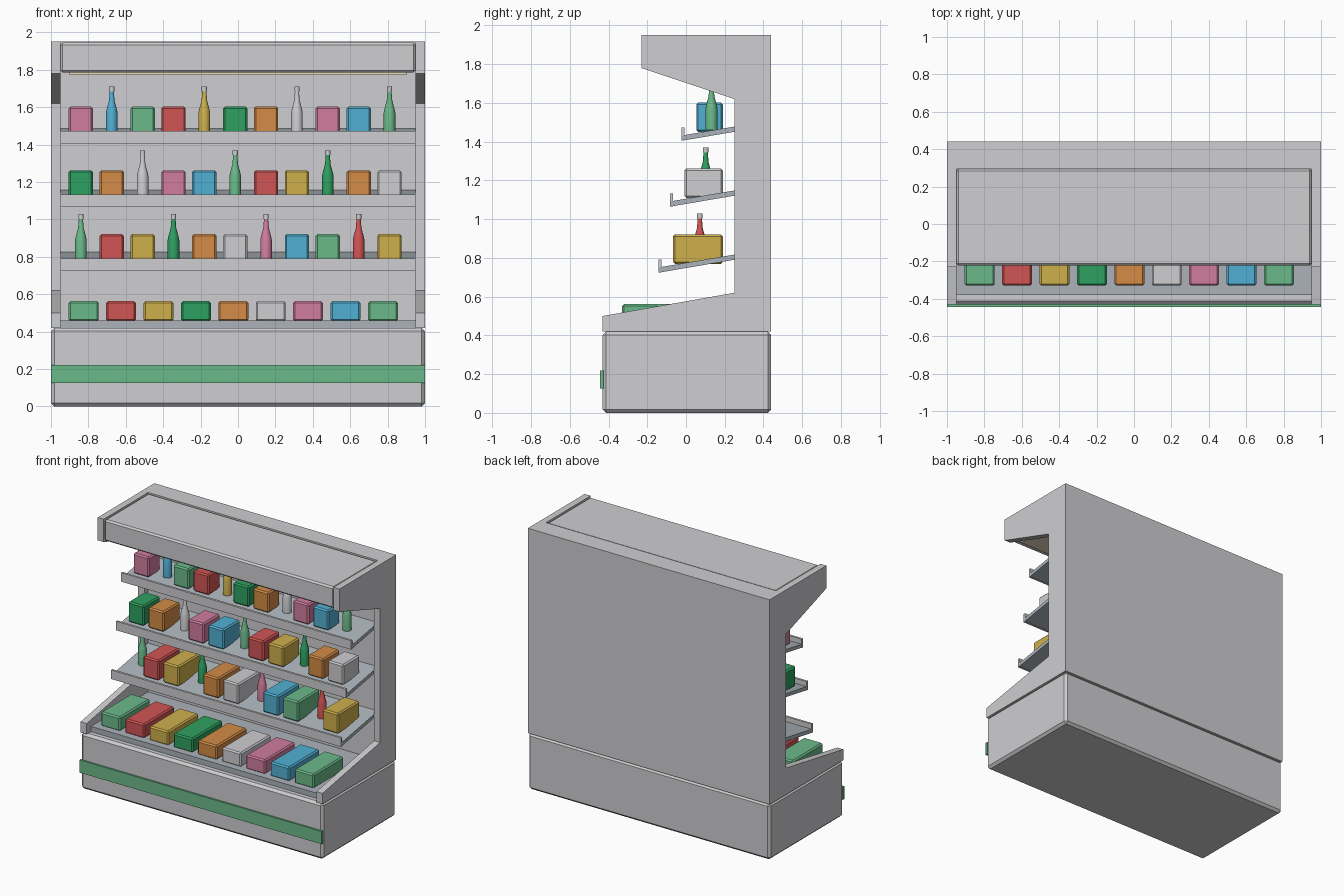
import bpy, bmesh, math

cube = bpy.data.objects.get("Cube")
if cube:
    bpy.data.objects.remove(cube, do_unlink=True)


def linear(c):
    return c / 12.92 if c <= 0.04045 else ((c + 0.055) / 1.055) ** 2.4


def material(name, r, g, b):
    m = bpy.data.materials.new(name)
    m.use_nodes = True
    col = (linear(r), linear(g), linear(b), 1)
    m.diffuse_color = col
    m.node_tree.nodes["Principled BSDF"].inputs["Base Color"].default_value = col
    return m


MATS = {
    "white": material("light grey", .81, .81, .82),
    "shelf": material("blue grey", .67, .70, .73),
    "lamp": material("warm cream", .98, .93, .80),
    "pink": material("pink", .82, .49, .62),
    "blue": material("sky blue", .32, .69, .83),
    "mint": material("mint green", .42, .73, .54),
    "red": material("red", .82, .33, .33),
    "gold": material("gold", .81, .69, .30),
    "green": material("deep green", .18, .63, .38),
    "orange": material("orange", .83, .55, .28),
}


def finish(name, bm, *colours):
    bmesh.ops.recalc_face_normals(bm, faces=bm.faces)
    me = bpy.data.meshes.new(name)
    bm.to_mesh(me)
    bm.free()
    for c in colours:
        me.materials.append(MATS[c])
    ob = bpy.data.objects.new(name, me)
    bpy.context.collection.objects.link(ob)
    return ob


def box(name, colour, x, y, z, bevel=0):
    """Box from (min, max) pairs, with optional chamfered edges."""
    bm = bmesh.new()
    bmesh.ops.create_cube(bm, size=1)
    for v in bm.verts:
        for i, (lo, hi) in enumerate((x, y, z)):
            v.co[i] = hi if v.co[i] > 0 else lo
    ob = finish(name, bm, colour)
    if bevel:
        mod = ob.modifiers.new("chamfer", "BEVEL")
        mod.width = bevel
        mod.segments = 1
    return ob


def prism(name, colour, profile, x0, x1):
    """Extrude a (y, z) profile along x."""
    bm = bmesh.new()
    face = bm.faces.new([bm.verts.new((x0, y, z)) for y, z in profile])
    ext = bmesh.ops.extrude_face_region(bm, geom=[face])
    for v in ext["geom"]:
        if isinstance(v, bmesh.types.BMVert):
            v.co.x = x1
    return finish(name, bm, colour)


def bottle(name, colour, x, y, z):
    """Turned bottle with a pale cap."""
    profile = [(.031, 0), (.031, .112), (.026, .135), (.015, .175),
               (.011, .225), (.014, .225), (.014, .25)]
    n = 16
    bm = bmesh.new()
    rings = [[bm.verts.new((x + r * math.cos(math.tau * i / n),
                            y + r * math.sin(math.tau * i / n), z + h))
              for i in range(n)] for r, h in profile]
    for a, b in zip(rings, rings[1:]):
        for i in range(n):
            j = (i + 1) % n
            bm.faces.new((a[i], a[j], b[j], b[i]))
    bm.faces.new(rings[0])
    bm.faces.new(rings[-1])
    for f in bm.faces:
        f.smooth = True
        f.material_index = int(f.calc_center_median().z > z + .22)
    ob = finish(name, bm, colour, "white")
    ob.data.set_sharp_from_angle(angle=math.radians(35))


# Cabinet shell
INNER, BACK = .295, .44
box("base", "white", (-1, 1), (-.43, BACK), (0, .42), .018)
box("bumper_strip", "mint", (-1, 1), (-.443, -.425), (.125, .22))
box("back_panel", "white", (-.95, .95), (INNER, BACK), (.42, 1.95))
side = [(BACK, .42), (-.43, .42), (-.43, .50), (.25, .62),
        (.25, 1.62), (-.23, 1.78), (-.23, 1.95), (BACK, 1.95)]
prism("left_side_panel", "white", side, .95, 1)
prism("right_side_panel", "white", side, -1, -.95)

# Canopy with lamp underneath
box("canopy", "white", (-.95, .95), (-.223, INNER), (1.785, 1.945), .012)
box("canopy_lamp", "lamp", (-.9, .9), (-.17, .25), (1.772, 1.786))

# Bottom tray and its flat packs
box("bottom_tray", "shelf", (-.95, .95), (-.38, INNER), (.42, .46))
packs = "mint red gold green orange white pink blue mint".split()
for i, c in enumerate(packs):
    x = -.825 + .2 * i
    box(f"tray_pack_{i + 1}", c, (x - .08, x + .08), (-.33, .03), (.455, .562), .01)

# Sloping shelves: front edge y, underside z, goods left to right (* marks a bottle)
shelves = [
    (-.14, .724, "mint* red gold green* orange white pink* blue mint red* gold"),
    (-.08, 1.065, "green orange white* pink blue mint* red gold green* orange white"),
    (-.02, 1.405, "pink blue* mint red gold* green orange white* pink blue mint*"),
]
for k, (y, z, goods) in enumerate(shelves, 1):
    rise = (INNER - y) * .17
    prism(f"shelf_{k}", "shelf",
          [(y, z), (INNER, z + rise), (INNER, z + rise + .027), (y, z + .027)],
          -.95, .95)
    box(f"shelf_lip_{k}", "white", (-.95, .95), (y - .003, y + .013), (z, z + .067))
    front, rear = y + .085, .19
    for i, item in enumerate(goods.split()):
        x = -.84 + .165 * i
        if item.endswith("*"):
            bottle(f"shelf_{k}_bottle_{i + 1}", item[:-1], x, (front + rear) / 2 + .004, z + .054)
        else:
            box(f"shelf_{k}_box_{i + 1}", item, (x - .065, x + .065),
                (front - .012, rear), (z + .045, z + .197), .01)
